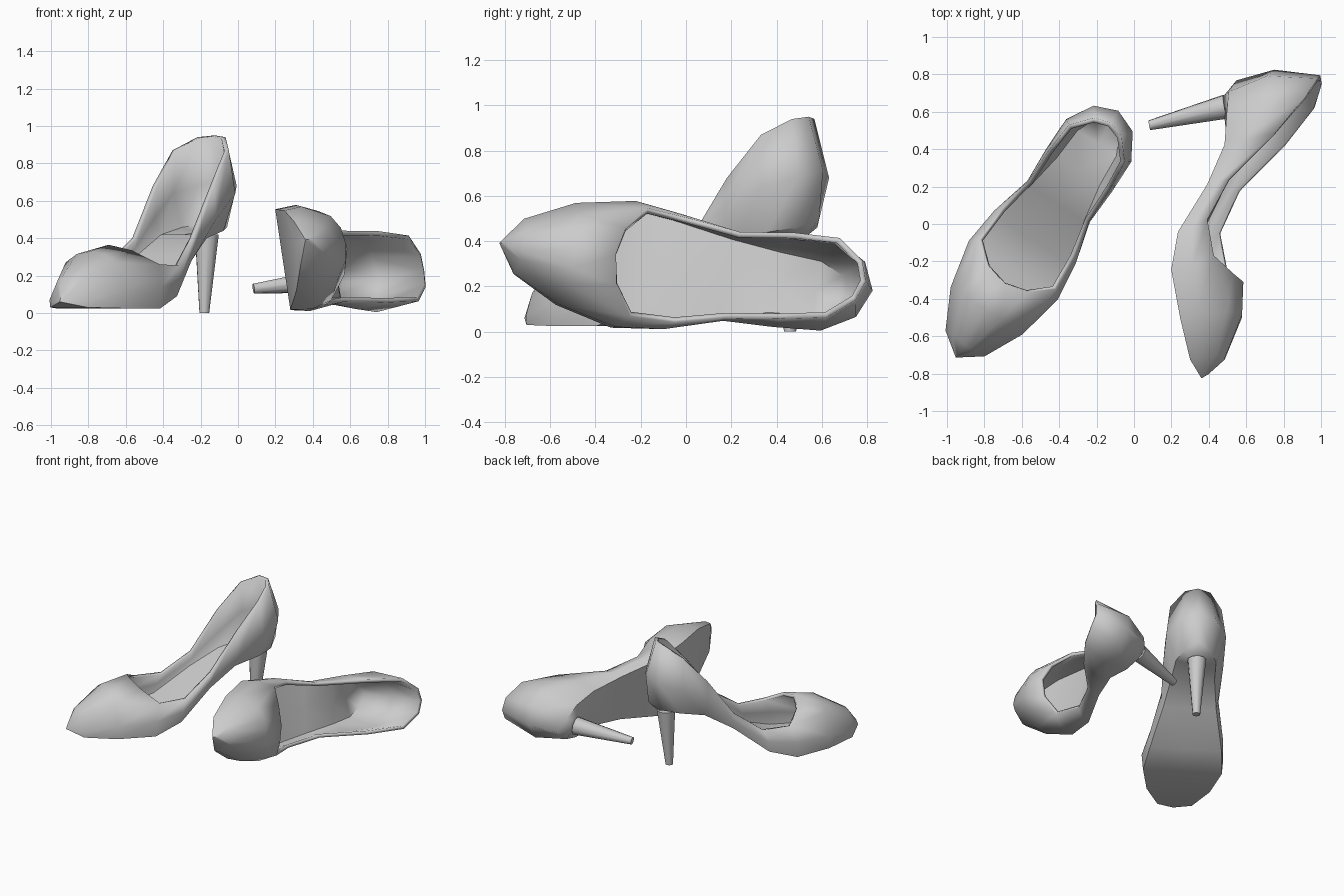
import bpy
import bmesh
from mathutils import Matrix, Vector

if "Cube" in bpy.data.objects:
    bpy.data.objects.remove(bpy.data.objects["Cube"], do_unlink=True)

# One plain grey for everything
grey = bpy.data.materials.new("light_grey")
grey.use_nodes = True
grey.diffuse_color = (0.6, 0.6, 0.6, 1)
grey.node_tree.nodes["Principled BSDF"].inputs["Base Color"].default_value = grey.diffuse_color

# Half-shoe contour lines from toe to heel: (half width, length, height)
SPINE = [(0, 0, .06), (0, .09, .03), (0, .3, .025), (0, .56, .025), (0, .76, .09),
         (0, 1, .28), (0, 1.2, .395), (0, 1.38, .405), (0, 1.49, .42), (0, 1.56, .5)]
SOLE = [(0, 0, .06), (.12, .09, .03), (.22, .3, .025), (.275, .56, .025), (.25, .76, .09),
        (.185, 1, .28), (.15, 1.2, .4), (.14, 1.38, .44), (.09, 1.49, .46), (0, 1.56, .5)]
SIDE = [(0, 0, .06), (.125, .09, .07), (.23, .3, .12), (.285, .56, .14), (.26, .77, .17),
        (.2, 1, .34), (.21, 1.2, .5), (.208, 1.39, .64), (.125, 1.53, .68), (0, 1.58, .71)]
RIM = [(0, .015, .1), (.075, .09, .17), (.16, .3, .27), (.245, .6, .26), (.235, .8, .255),
       (.195, 1, .4), (.195, 1.2, .68), (.18, 1.37, .87), (.09, 1.475, .94), (0, 1.505, .95)]
VAMP = [(0, .015, .1), (.04, .085, .195), (.09, .3, .315), (.13, .505, .335)]
CREST = [(0, .015, .1), (0, .085, .2), (0, .3, .33), (0, .475, .365)]


def apply_style(obj, frame):
    """Place a part, colour it and shade it smooth with crisp edges."""
    obj.matrix_world = frame
    obj.data.materials.append(grey)
    bpy.ops.object.select_all(action="DESELECT")
    obj.select_set(True)
    bpy.context.view_layer.objects.active = obj
    bpy.ops.object.shade_smooth_by_angle(angle=0.87)


def new_object(name, bm):
    mesh = bpy.data.meshes.new(name)
    bm.to_mesh(mesh)
    bm.free()
    obj = bpy.data.objects.new(name, mesh)
    bpy.context.collection.objects.link(obj)
    return obj


def skin(bm, lines):
    """Stretch bands of faces between neighbouring contour lines."""
    rows = [[bm.verts.new(p) for p in line] for line in lines]
    for low, high in zip(rows, rows[1:]):
        for i in range(len(low) - 1):
            bm.faces.new((low[i], low[i + 1], high[i + 1], high[i]))


def shoe_body(name, frame):
    bm = bmesh.new()
    skin(bm, [SPINE, SOLE, SIDE, RIM])
    # The vamp closes the front of the shoe
    skin(bm, [RIM[:len(VAMP)], VAMP, CREST])
    # Reflect into the second half and weld
    half = bmesh.ops.duplicate(bm, geom=bm.verts[:] + bm.edges[:] + bm.faces[:])["geom"]
    for v in half:
        if isinstance(v, bmesh.types.BMVert):
            v.co.x = -v.co.x
    bmesh.ops.remove_doubles(bm, verts=bm.verts[:], dist=0.0005)
    bmesh.ops.recalc_face_normals(bm, faces=bm.faces[:])
    bm.normal_update()
    lowest = min(bm.faces, key=lambda f: f.calc_center_median().z)
    if lowest.normal.z > 0:
        bmesh.ops.reverse_faces(bm, faces=bm.faces[:])
    obj = new_object(name, bm)
    apply_style(obj, frame)
    # Shell thickness grows inward
    shell = obj.modifiers.new("shell", "SOLIDIFY")
    shell.thickness = 0.025
    shell.offset = -1
    while obj.modifiers[0] != shell:
        bpy.ops.object.modifier_move_up(modifier=shell.name)


def stiletto(name, frame):
    height = 0.42
    bm = bmesh.new()
    bmesh.ops.create_cone(bm, cap_ends=True, segments=10, radius1=0.027, radius2=0.066,
                          depth=height, matrix=Matrix.Translation((0, 1.405, height / 2)))
    for v in bm.verts:
        v.co.y += 0.025 * v.co.z / height
    apply_style(new_object(name, bm), frame)


def make_frame(origin, along, up):
    """Frame whose y runs from toe to heel and whose z leaves the sole upward."""
    up = Vector(up).normalized()
    across = Vector(along).cross(up).normalized()
    along = up.cross(across)
    turn = Matrix((across, along, up)).transposed().to_4x4()
    return Matrix.Translation(origin) @ turn


# One shoe stands, the other lies on its side
frames = {
    "standing": make_frame((-.953, -.714, 0), (.55, .835, 0), (0, 0, 1)),
    "lying": make_frame((.302, -.836, .385), (-.151, .978, -.182), (.963, .176, .116)),
}
for pose, frame in frames.items():
    shoe_body(pose + "_shoe_body", frame)
    stiletto(pose + "_shoe_heel", frame)
